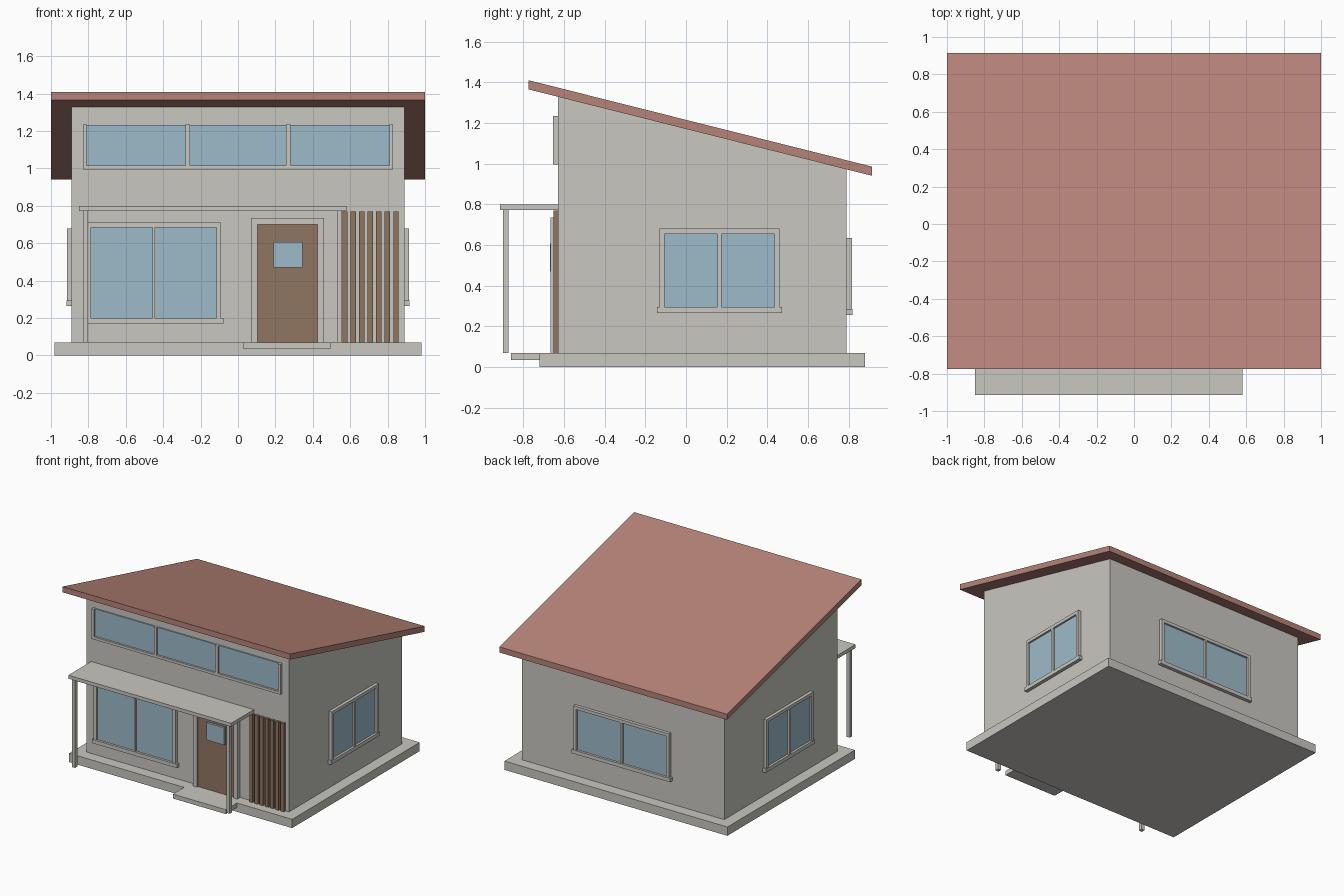
import bpy, bmesh
from math import radians
from mathutils import Matrix, Vector

cube = bpy.data.objects.get("Cube")
if cube:
    bpy.data.objects.remove(cube, do_unlink=True)


def material(name, rgb):
    m = bpy.data.materials.new(name)
    m.use_nodes = True
    colour = (*rgb, 1)
    m.diffuse_color = colour
    bsdf = m.node_tree.nodes["Principled BSDF"]
    bsdf.inputs["Base Color"].default_value = colour
    bsdf.inputs["Roughness"].default_value = 0.8
    return m


PLASTER = material("pale grey plaster", (0.58, 0.57, 0.53))
ROOF = material("terracotta roof", (0.47, 0.23, 0.19))
GLASS = material("blue glass", (0.34, 0.50, 0.59))
WOOD = material("brown wood", (0.28, 0.18, 0.12))


def finish(name, bm, mat, matrix=None):
    if matrix:
        bm.transform(matrix)
    bmesh.ops.recalc_face_normals(bm, faces=bm.faces)
    mesh = bpy.data.meshes.new(name)
    bm.to_mesh(mesh)
    bm.free()
    mesh.materials.append(mat)
    obj = bpy.data.objects.new(name, mesh)
    bpy.context.collection.objects.link(obj)
    return obj


def boxes(name, mat, items, matrix=None):
    """One object made of boxes, each given as (x0, x1, y0, y1, z0, z1)."""
    bm = bmesh.new()
    for x0, x1, y0, y1, z0, z1 in items:
        centre = Vector((x0 + x1, y0 + y1, z0 + z1)) / 2
        size = Matrix.Diagonal((x1 - x0, y1 - y0, z1 - z0, 1))
        bmesh.ops.create_cube(bm, size=1, matrix=Matrix.Translation(centre) @ size)
    return finish(name, bm, mat, matrix)


def side_profile(name, mat, points, half_width):
    """Extrude a (y, z) outline across the full width."""
    bm = bmesh.new()
    face = bm.faces.new([bm.verts.new((-half_width, y, z)) for y, z in points])
    new = bmesh.ops.extrude_face_region(bm, geom=[face])["geom"]
    verts = [v for v in new if isinstance(v, bmesh.types.BMVert)]
    bmesh.ops.translate(bm, verts=verts, vec=(2 * half_width, 0, 0))
    return finish(name, bm, mat)


def window(name, angle, wall, u0, u1, z0, z1, panes=2, bar=0.02, rim=0.025, top=0.025, sill=True):
    """Framed window on a wall at a given distance, turned around z."""
    turn = Matrix.Rotation(radians(angle), 4, 'Z')
    front, back = -wall - 0.025, -wall + 0.01
    base = z0 if sill else z0 + rim
    parts = [(u0, u0 + rim, front, back, z0, z1), (u1 - rim, u1, front, back, z0, z1)]
    if top:
        parts.append((u0 + rim, u1 - rim, front, back, z1 - top, z1))
    if sill:
        parts.append((u0 - 0.013, u1 + 0.013, front - 0.003, back, z0 - 0.03, z0))
    else:
        parts.append((u0 + rim, u1 - rim, front, back, z0, base))
    for i in range(1, panes):
        u = u0 + rim + (u1 - u0 - 2 * rim) * i / panes
        parts.append((u - bar / 2, u + bar / 2, front, back, base, z1 - top))
    boxes(name + "_frame", PLASTER, parts, turn)
    glass_top = z1 - top if top else z1 - 0.002
    boxes(name + "_glass", GLASS, [(u0 + rim, u1 - rim, -wall - 0.01, back, base, glass_top)], turn)


# Base slab and entrance step
SLAB = 0.07
boxes("base_slab", PLASTER, [(-0.98, 0.98, -0.72, 0.88, 0, SLAB)])
boxes("entrance_step", PLASTER, [(0.03, 0.495, -0.86, -0.72, 0.035, SLAB)])

# Walls and single pitched roof
FRONT, BACK, SIDE = 0.63, 0.79, 0.89
EAVE_F, EAVE_B = -0.775, 0.915
TOP_F, TOP_B, THICK = 1.41, 0.985, 0.045


def underside(y):
    return TOP_F - THICK + (TOP_B - TOP_F) * (y - EAVE_F) / (EAVE_B - EAVE_F)


side_profile("walls", PLASTER, [(-FRONT, SLAB), (BACK, SLAB),
             (BACK, underside(BACK)), (-FRONT, underside(-FRONT))], SIDE)
side_profile("roof", ROOF, [(EAVE_F, TOP_F - THICK), (EAVE_B, TOP_B - THICK),
             (EAVE_B, TOP_B), (EAVE_F, TOP_F)], 1.0)

# Windows
window("upper_front_window", 0, FRONT, -0.83, 0.83, 0.995, 1.235,
       panes=3, bar=0.024, rim=0.021, top=0, sill=False)
window("lower_front_window", 0, FRONT, -0.81, -0.09, 0.2, 0.71, bar=0.012)
window("left_window", 90, SIDE, -0.13, 0.46, 0.295, 0.68)
window("back_window", 180, BACK, -0.42, 0.42, 0.285, 0.635, bar=0.018)
window("right_window", 270, SIDE, -0.295, 0.295, 0.295, 0.68)

# Front door with surround and small pane
boxes("door_frame", PLASTER, [
    (0.07, 0.105, -0.665, -0.62, SLAB, 0.735),
    (0.425, 0.46, -0.665, -0.62, SLAB, 0.735),
    (0.105, 0.425, -0.665, -0.62, 0.70, 0.735)])
boxes("door", WOOD, [(0.105, 0.425, -0.652, -0.62, SLAB, 0.70)])
boxes("door_pane", GLASS, [(0.19, 0.345, -0.669, -0.645, 0.47, 0.607)])

# Porch canopy on two posts
boxes("porch_canopy", PLASTER, [(-0.85, 0.58, -0.915, -FRONT, 0.772, 0.80)])
boxes("porch_posts", PLASTER,
      [(x, x + 0.028, -0.9, -0.872, SLAB, 0.772) for x in (-0.83, 0.529)])

# Row of upright wooden slats
boxes("wooden_slats", WOOD,
      [(x - 0.0145, x + 0.0145, -0.652, -0.62, SLAB, 0.77)
       for x in (0.57 + 0.0458 * i for i in range(7))])
